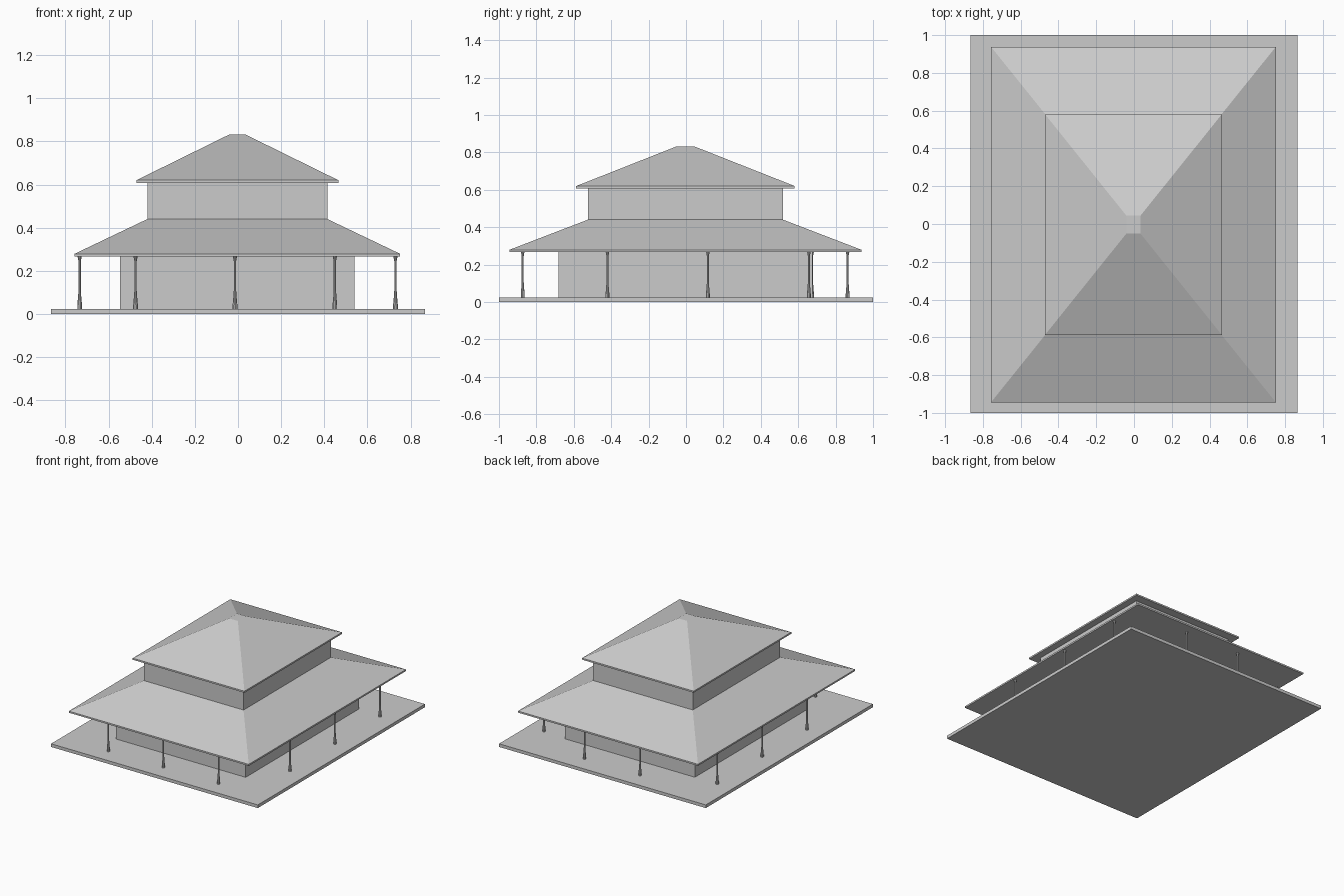
import bpy
import bmesh
import math

cube = bpy.data.objects.get("Cube")
if cube:
    bpy.data.objects.remove(cube)

grey = bpy.data.materials.new("light grey")
grey.use_nodes = True
grey.diffuse_color = (0.6, 0.6, 0.6, 1)
grey.node_tree.nodes["Principled BSDF"].inputs["Base Color"].default_value = (0.6, 0.6, 0.6, 1)

CX, CY = -0.003, -0.003  # the building sits slightly off the slab centre


def add_object(name, bm):
    bmesh.ops.recalc_face_normals(bm, faces=bm.faces)
    mesh = bpy.data.meshes.new(name)
    bm.to_mesh(mesh)
    bm.free()
    mesh.materials.append(grey)
    obj = bpy.data.objects.new(name, mesh)
    bpy.context.collection.objects.link(obj)
    return obj


def loft(name, rings, cx=CX, cy=CY):
    """Closed solid through rectangular rings of (half_x, half_y, z)."""
    bm = bmesh.new()
    loops = [[bm.verts.new((cx + sx * hx, cy + sy * hy, z))
              for sx, sy in ((-1, -1), (1, -1), (1, 1), (-1, 1))]
             for hx, hy, z in rings]
    for low, high in zip(loops, loops[1:]):
        for i in range(4):
            j = (i + 1) % 4
            bm.faces.new((low[i], low[j], high[j], high[i]))
    bm.faces.new(loops[0][::-1])
    bm.faces.new(loops[-1])
    return add_object(name, bm)


def column(name, x, y, sides=10):
    """Slim post with a flared foot and a small flared head."""
    profile = [(0.011, 0.024), (0.011, 0.04), (0.007, 0.085),
               (0.0055, 0.11), (0.0055, 0.245), (0.010, 0.268)]
    bm = bmesh.new()
    loops = [[bm.verts.new((x + r * math.cos(math.tau * i / sides),
                            y + r * math.sin(math.tau * i / sides), z))
              for i in range(sides)] for r, z in profile]
    for low, high in zip(loops, loops[1:]):
        for i in range(sides):
            j = (i + 1) % sides
            bm.faces.new((low[i], low[j], high[j], high[i]))
    bm.faces.new(loops[0][::-1])
    bm.faces.new(loops[-1])
    return add_object(name, bm)


# Ground slab
loft("base_slab", [(0.866, 1.0, 0), (0.866, 1.0, 0.024)], 0, 0)

# Two storeys
loft("lower_walls", [(0.544, 0.678, 0.024), (0.544, 0.678, 0.27)])
loft("upper_walls", [(0.417, 0.522, 0.43), (0.417, 0.522, 0.61)])

# Hipped roofs with thin eaves
loft("lower_roof", [(0.754, 0.941, 0.267), (0.754, 0.941, 0.279), (0.417, 0.522, 0.44)])
loft("upper_roof", [(0.468, 0.584, 0.608), (0.468, 0.584, 0.62), (0.037, 0.047, 0.832)])

# Veranda columns along each side
for i, x in enumerate((-0.475, -0.014, 0.449)):
    column(f"front_column_{i + 1}", x, -0.873)
for i, x in enumerate((-0.22, 0.245)):
    column(f"back_column_{i + 1}", x, 0.864)
for i, y in enumerate((-0.42, 0.117, 0.657)):
    column(f"left_column_{i + 1}", 0.73, y)
for i, y in enumerate((-0.40, 0.137, 0.674)):
    column(f"right_column_{i + 1}", -0.734, y)
